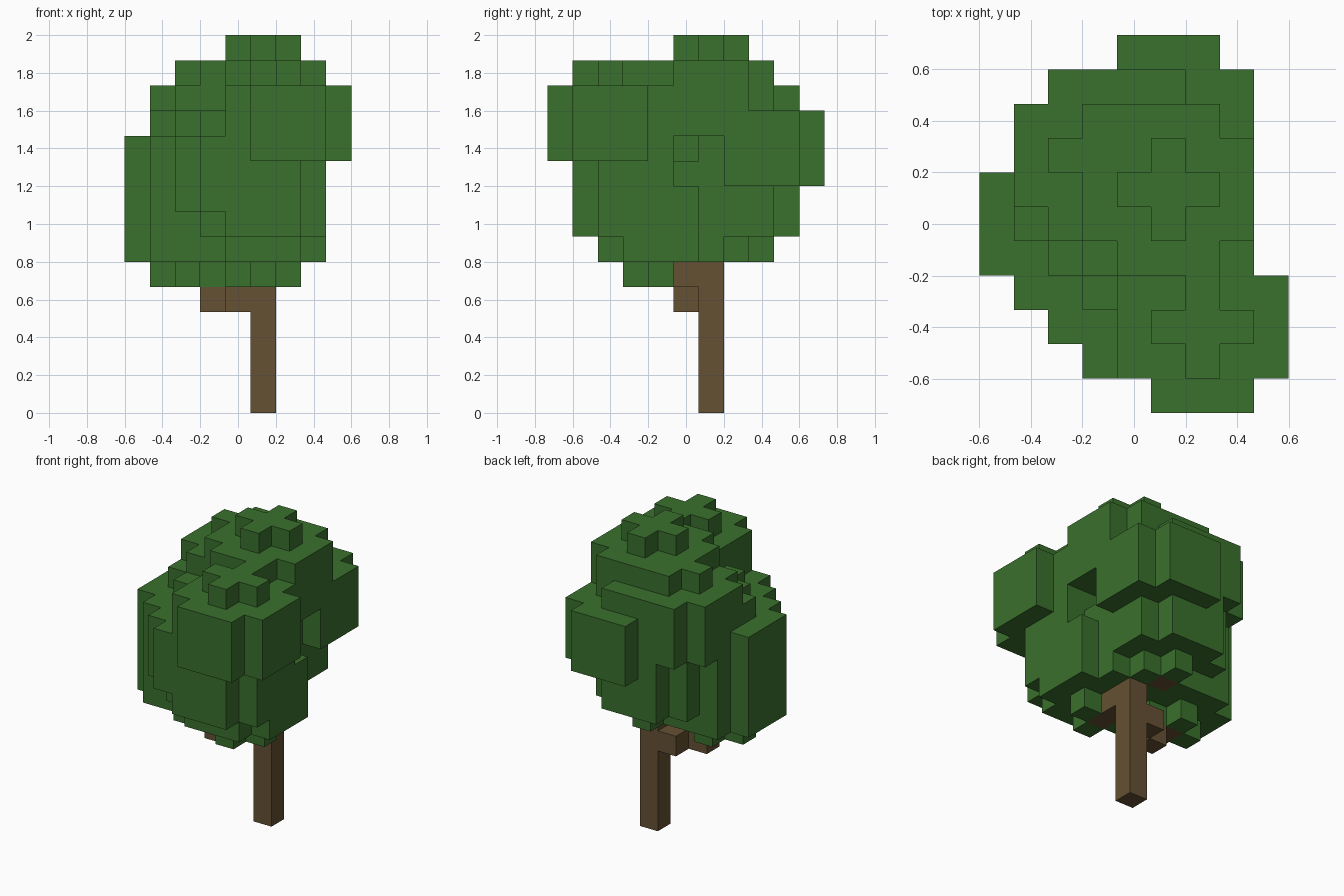
import bpy
import bmesh
from mathutils import Vector

old = bpy.data.objects.get("Cube")
if old:
    bpy.data.objects.remove(old, do_unlink=True)

UNIT = 2 / 15                       # edge of one block
ORIGIN = Vector((-0.6, -11 * UNIT / 2, 0))


def make_material(name, rgb):
    mat = bpy.data.materials.new(name)
    mat.use_nodes = True
    color = (*rgb, 1)
    mat.diffuse_color = color
    mat.node_tree.nodes["Principled BSDF"].inputs["Base Color"].default_value = color
    return mat


leaf_green = make_material("leaf green", (0.042, 0.162, 0.026))
bark_brown = make_material("bark brown", (0.130, 0.082, 0.033))


def leaf_cluster(cx, cy, base):
    """Five layers of blocks: a plus, three rounded squares, a plus."""
    cells = set()
    for layer in range(5):
        radius = 1 if layer in (0, 4) else 2
        for dx in range(-radius, radius + 1):
            for dy in range(-radius, radius + 1):
                if abs(dx) + abs(dy) < 2 * radius:
                    cells.add((cx + dx, cy + dy, base + layer))
    return cells


def build_blocks(name, cells, solid, mat):
    """Outer skin of a set of blocks, without faces hidden by neighbours."""
    bm = bmesh.new()
    for cell in cells:
        for axis in range(3):
            for side in (0, 1):
                neighbour = list(cell)
                neighbour[axis] += 2 * side - 1
                if tuple(neighbour) in solid:
                    continue
                corners = []
                for a, b in ((0, 0), (1, 0), (1, 1), (0, 1)):
                    p = Vector(cell)
                    p[axis] += side
                    p[(axis + 1) % 3] += a
                    p[(axis + 2) % 3] += b
                    corners.append(bm.verts.new(ORIGIN + p * UNIT))
                bm.faces.new(corners if side else corners[::-1])
    bmesh.ops.remove_doubles(bm, verts=bm.verts[:], dist=UNIT / 100)
    mesh = bpy.data.meshes.new(name)
    bm.to_mesh(mesh)
    bm.free()
    mesh.materials.append(mat)
    obj = bpy.data.objects.new(name, mesh)
    bpy.context.collection.objects.link(obj)


# Trunk and the side branches that reach into the clusters
trunk = {(5, 6, z) for z in range(10)}
branches = {(4, 6, 4), (3, 5, 4), (2, 5, 5),    # right branch
            (5, 5, 5), (5, 4, 5),               # front branch
            (4, 7, 6)}                          # back branch

# Leaf clusters: centre column and lowest layer
clusters = [
    (5, 6, 10),                 # crown
    (6, 2, 9), (4, 3, 7),       # front
    (5, 3, 6), (5, 4, 5),       # lower front
    (5, 8, 8), (3, 7, 9),       # back
    (4, 7, 6),                  # lower back
    (2, 5, 7), (2, 5, 5),       # right
]
foliage = set().union(*(leaf_cluster(*c) for c in clusters)) - trunk - branches

solid = trunk | branches | foliage
build_blocks("trunk", trunk, solid, bark_brown)
build_blocks("branches", branches, solid, bark_brown)
build_blocks("foliage", foliage, solid, leaf_green)
